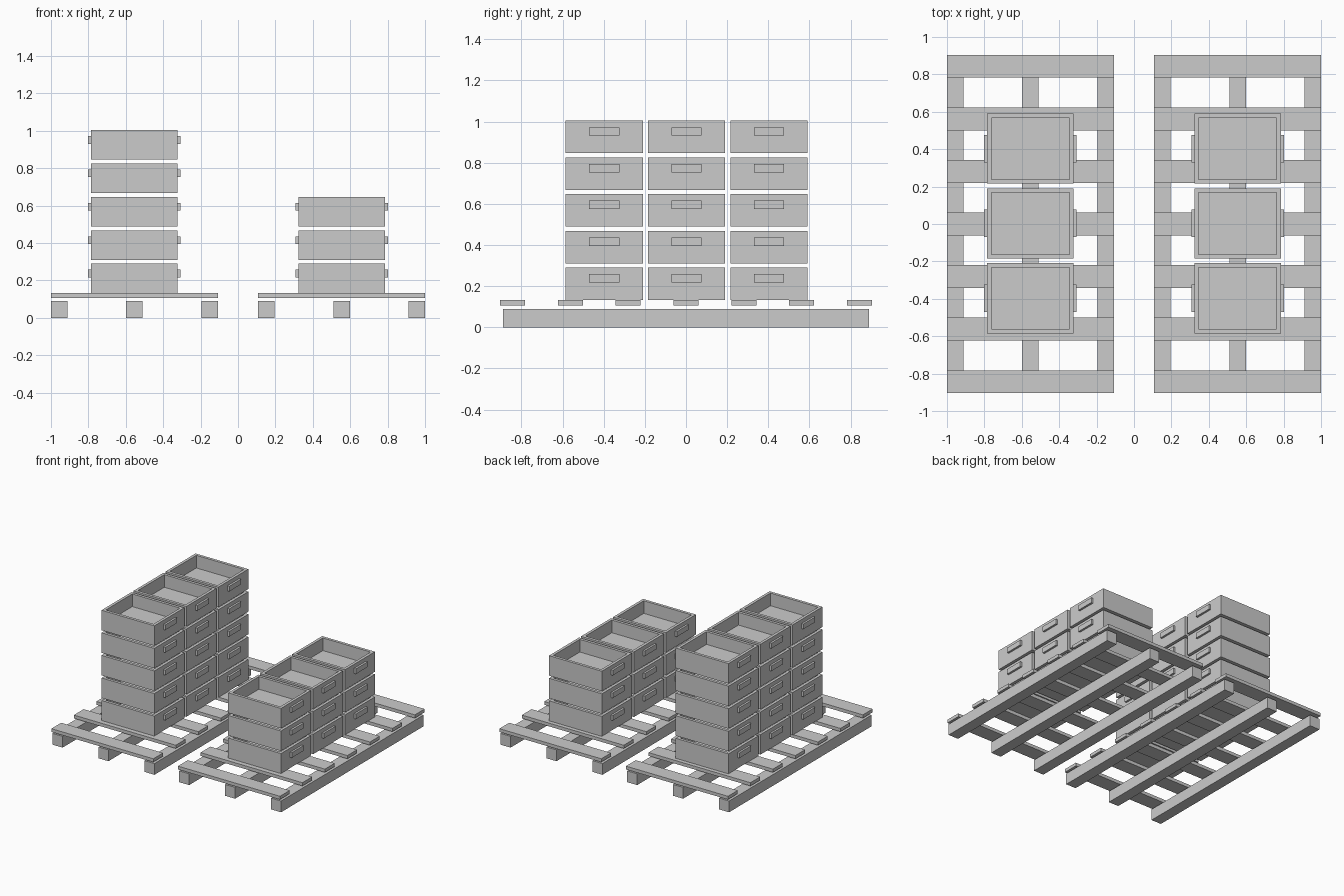
import bpy, bmesh
from mathutils import Matrix

if "Cube" in bpy.data.objects:
    bpy.data.objects.remove(bpy.data.objects["Cube"])


def add_box(bm, center, size):
    mat = Matrix.Translation(center) @ Matrix.Diagonal((*size, 1))
    return bmesh.ops.create_cube(bm, size=1, matrix=mat)["verts"]


def to_mesh(bm, name):
    bmesh.ops.recalc_face_normals(bm, faces=bm.faces)
    mesh = bpy.data.meshes.new(name)
    bm.to_mesh(mesh)
    bm.free()
    return mesh


def place(mesh, name, loc):
    ob = bpy.data.objects.new(name, mesh)
    ob.location = loc
    bpy.context.collection.objects.link(ob)


def box_mesh(name, size):
    bm = bmesh.new()
    add_box(bm, (0, 0, size[2] / 2), size)
    return to_mesh(bm, name)


# Open crate: solid box with the top inset and pushed down
CW, CD, CH = 0.462, 0.375, 0.158
WALL, DEPTH = 0.032, 0.10


def crate_mesh():
    bm = bmesh.new()
    add_box(bm, (0, 0, CH / 2), (CW, CD, CH))
    bm.faces.ensure_lookup_table()
    top = max(bm.faces, key=lambda f: f.calc_center_median().z)
    bmesh.ops.inset_region(bm, faces=[top], thickness=WALL)
    ext = bmesh.ops.extrude_discrete_faces(bm, faces=[top])
    bmesh.ops.translate(bm, verts=ext["faces"][0].verts, vec=(0, 0, -DEPTH))
    return to_mesh(bm, "crate")


runner = box_mesh("runner", (0.088, 1.78, 0.089))
slat = box_mesh("slat", (0.892, 0.122, 0.026))
crate = crate_mesh()
handle = box_mesh("handle", (0.016, 0.147, 0.041))

for side, cx, layers in (("left", -0.554, 5), ("right", 0.554, 3)):
    # Pallet: three runners below seven slats
    for i in range(3):
        place(runner, f"{side}_pallet_runner_{i + 1}", (cx + (i - 1) * 0.402, 0, 0))
    for i in range(7):
        place(slat, f"{side}_pallet_slat_{i + 1}", (cx, (i - 3) * 0.281, 0.106))
    # Crate stacks with a grip on each end
    for row in range(3):
        for k in range(layers):
            y, z = 0.003 + (row - 1) * 0.4, 0.132 + k * 0.1785
            tag = f"{side}_crate_{row + 1}_{k + 1}"
            place(crate, tag, (cx, y, z))
            for s, end in ((-1, "outer" if cx < 0 else "inner"),
                           (1, "inner" if cx < 0 else "outer")):
                place(handle, f"{tag}_{end}_handle",
                      (cx + s * (CW / 2 + 0.008), y, z + 0.085))
